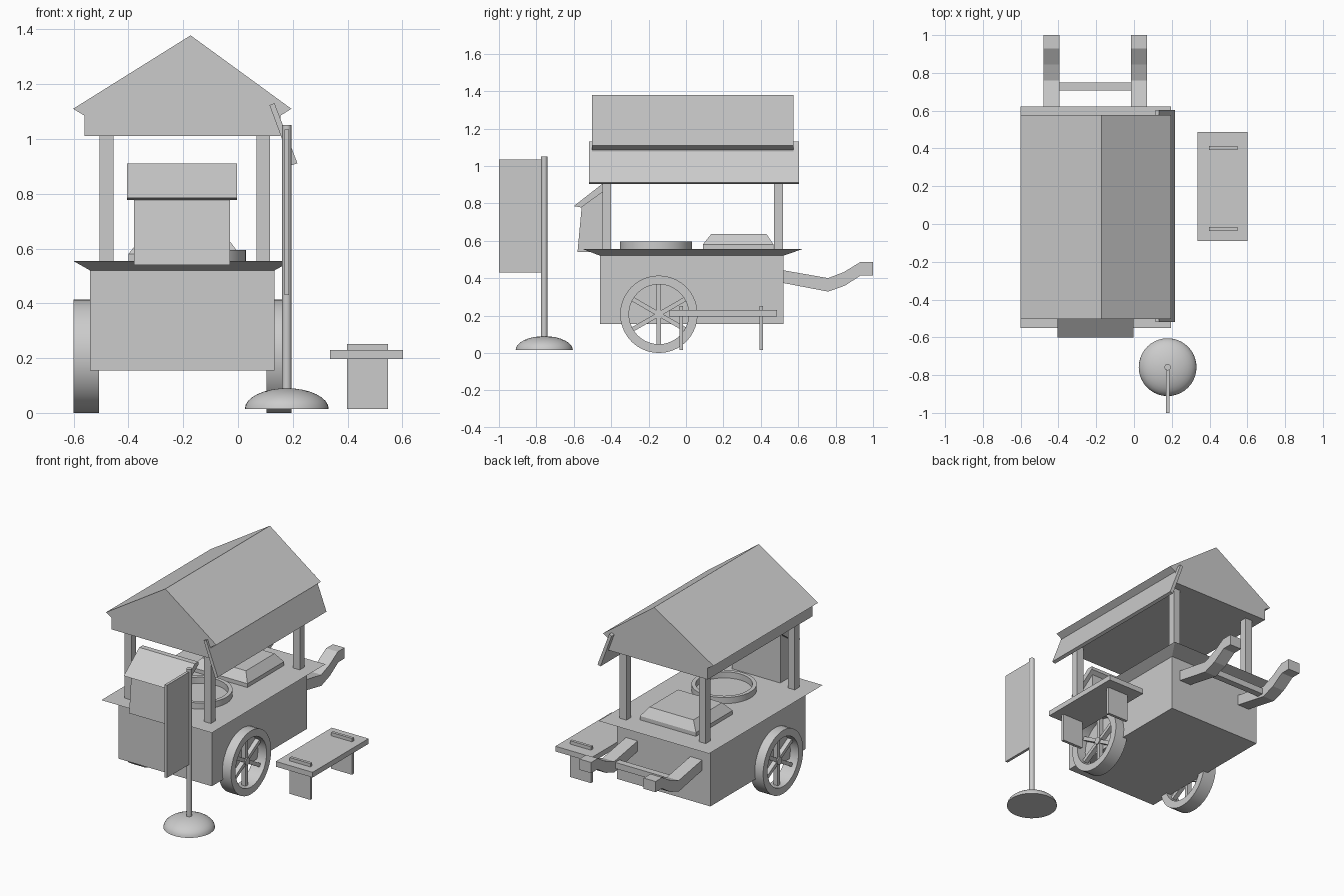
import bpy, bmesh, math
from mathutils import Matrix, Vector

if "Cube" in bpy.data.objects:
    bpy.data.objects.remove(bpy.data.objects["Cube"])


def finish(name, bm, smooth=False):
    bmesh.ops.recalc_face_normals(bm, faces=bm.faces[:])
    me = bpy.data.meshes.new(name)
    bm.to_mesh(me)
    bm.free()
    ob = bpy.data.objects.new(name, me)
    bpy.context.collection.objects.link(ob)
    if smooth:
        bpy.ops.object.select_all(action='DESELECT')
        ob.select_set(True)
        bpy.context.view_layer.objects.active = ob
        bpy.ops.object.shade_smooth_by_angle(angle=math.radians(35))
    return ob


def box(name, x, y, z):
    """Box from (min, max) pairs."""
    return frustum(name, x, y, z[0], x, y, z[1])


def frustum(name, x0, y0, z0, x1, y1, z1):
    """Block whose bottom and top rectangles may differ."""
    bm = bmesh.new()
    rings = []
    for (xa, xb), (ya, yb), z in ((x0, y0, z0), (x1, y1, z1)):
        rings.append([bm.verts.new(p) for p in
                      ((xa, ya, z), (xb, ya, z), (xb, yb, z), (xa, yb, z))])
    lo, hi = rings
    bm.faces.new(lo)
    bm.faces.new(hi)
    for i in range(4):
        j = (i + 1) % 4
        bm.faces.new((lo[i], lo[j], hi[j], hi[i]))
    return finish(name, bm)


def prism(name, pts, axis, a, b):
    """Extrude a profile: (x, z) along y, or (y, z) along x."""
    bm = bmesh.new()
    if axis == 'y':
        vs = [bm.verts.new((u, a, v)) for u, v in pts]
        d = Vector((0, b - a, 0))
    else:
        vs = [bm.verts.new((a, u, v)) for u, v in pts]
        d = Vector((b - a, 0, 0))
    f = bm.faces.new(vs)
    ext = bmesh.ops.extrude_face_region(bm, geom=[f], use_keep_orig=True)['geom']
    bmesh.ops.translate(bm, vec=d, verts=[g for g in ext if isinstance(g, bmesh.types.BMVert)])
    return finish(name, bm)


def lathe(name, prof, loc, rot=Matrix(), closed=True, n=40):
    """Revolve an (r, z) profile about its z axis."""
    bm = bmesh.new()
    vs = [bm.verts.new((r, 0, z)) for r, z in prof]
    edges = [bm.edges.new(p) for p in zip(vs, vs[1:])]
    if closed:
        edges.append(bm.edges.new((vs[-1], vs[0])))
    bmesh.ops.spin(bm, geom=vs + edges, cent=(0, 0, 0), axis=(0, 0, 1),
                   angle=2 * math.pi, steps=n, use_merge=True)
    bmesh.ops.remove_doubles(bm, verts=bm.verts[:], dist=1e-5)
    bm.transform(Matrix.Translation(loc) @ rot)
    return finish(name, bm, True)


# Cart body and flared counter
BX, BY = (-0.54, 0.133), (-0.46, 0.52)
box("cart_body", BX, BY, (0.155, 0.525))
frustum("counter_top", BX, BY, 0.52, (-0.602, 0.196), (-0.55, 0.622), 0.555)

# Roof posts
for i, x in enumerate(((-0.505, -0.455), (0.067, 0.117))):
    for j, y in enumerate(((-0.447, -0.40), (0.47, 0.518))):
        box(f"roof_post_{i}{j}", x, y, (0.55, 1.02))

# Gabled roof and slanted side board
prism("roof", [(-0.602, 1.11), (-0.173, 1.378), (0.195, 1.11), (0.155, 1.085),
               (0.155, 1.01), (-0.56, 1.01), (-0.56, 1.085)], 'y', -0.503, 0.576)
prism("side_awning", [(0.115, 1.123), (0.133, 1.131), (0.217, 0.911), (0.196, 0.904)],
      'y', -0.518, 0.603)

# Front cabinet with sloping hood
prism("front_cabinet", [(-0.58, 0.54), (-0.557, 0.79), (-0.43, 0.89), (-0.43, 0.54)],
      'x', -0.38, -0.03)
prism("cabinet_hood", [(-0.60, 0.785), (-0.44, 0.91), (-0.405, 0.91), (-0.405, 0.89), (-0.56, 0.778)],
      'x', -0.405, -0.003)

# Round pan and lidded tray on the counter
lathe("round_pan", [(0.168, 0), (0.193, 0), (0.193, 0.042), (0.168, 0.042)],
      (-0.163, -0.16, 0.553))
TX, TY = (-0.40, 0.005), (0.09, 0.468)
box("tray_base", TX, TY, (0.55, 0.58))
frustum("tray_lid", TX, TY, 0.58, (-0.355, -0.037), (0.135, 0.43), 0.636)

# Spoked wheels
R90 = Matrix.Rotation(math.pi / 2, 4, 'Y')
for side, x in (("left", -0.554), ("right", 0.15)):
    c = (x, -0.145, 0.207)
    lathe(f"{side}_wheel_rim", [(0.16, -0.046), (0.207, -0.046), (0.207, 0.046), (0.16, 0.046)],
          c, R90)
    lathe(f"{side}_wheel_hub", [(0, -0.022), (0.024, -0.022), (0.024, 0.022), (0, 0.022)],
          c, R90, False, 20)
    for k in range(3):
        s = box(f"{side}_wheel_spoke_{k}", (-0.015, 0.015), (-0.012, 0.012), (-0.17, 0.17))
        s.data.transform(Matrix.Translation(c) @ Matrix.Rotation(k * math.pi / 3, 4, 'X'))

# Push handles and crossbar
handle = [(0.515, 0.443), (0.76, 0.40), (0.845, 0.433), (0.93, 0.485), (1.0, 0.485),
          (1.0, 0.415), (0.935, 0.415), (0.85, 0.36), (0.76, 0.328), (0.515, 0.375)]
for side, x in (("left", -0.48), ("right", -0.015)):
    prism(f"{side}_handle", handle, 'x', x, x + 0.085)
box("handle_crossbar", (-0.40, -0.01), (0.707, 0.75), (0.35, 0.39))

# Standing sign: dome foot, pole, blank board
dome = [(0.153 * math.cos(a), 0.075 * math.sin(a))
        for a in (i * math.pi / 16 for i in range(8))]
lathe("sign_foot", [(0, 0)] + dome + [(0, 0.075)], (0.178, -0.758, 0.015), closed=False)
lathe("sign_pole", [(0, 0.05), (0.017, 0.05), (0.017, 1.05), (0, 1.05)],
      (0.178, -0.758, 0), closed=False, n=16)
box("sign_board", (0.169, 0.187), (-1.0, -0.765), (0.43, 1.034))

# Bench with legs tenoned through the seat
box("bench_seat", (0.336, 0.602), (-0.09, 0.487), (0.196, 0.23))
for i, y in enumerate((-0.036, 0.393)):
    box(f"bench_leg_{i}", (0.398, 0.548), (y, y + 0.019), (0.015, 0.252))
